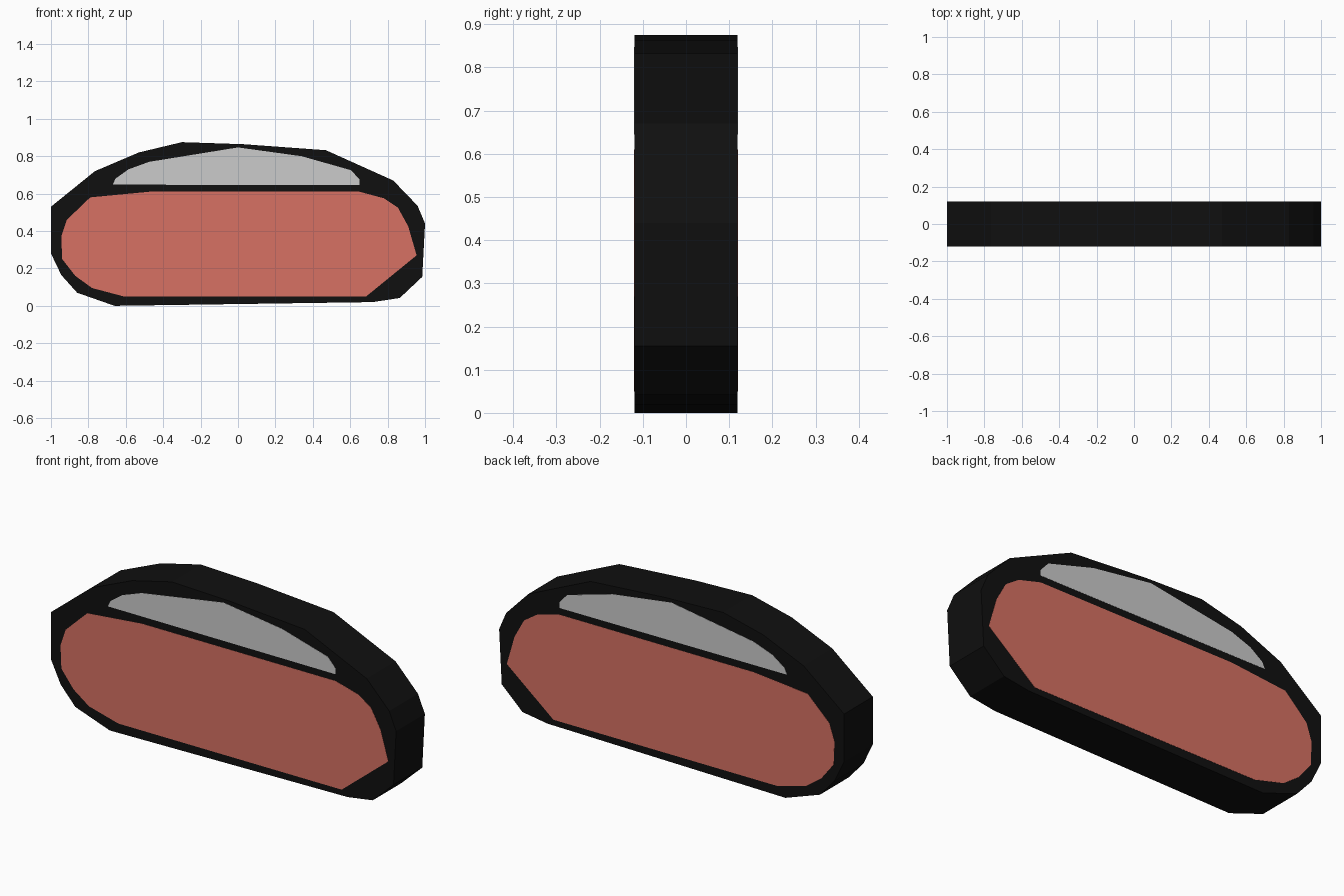
import bpy, bmesh

if "Cube" in bpy.data.objects:
    bpy.data.objects.remove(bpy.data.objects["Cube"])


def material(name, rgb):
    mat = bpy.data.materials.new(name)
    mat.diffuse_color = (*rgb, 1)
    mat.use_nodes = True
    mat.node_tree.nodes["Principled BSDF"].inputs["Base Color"].default_value = mat.diffuse_color
    return mat


def slab(name, profile, half_depth, mat=None):
    """Extrude an x-z profile symmetrically along y."""
    bm = bmesh.new()
    face = bm.faces.new([bm.verts.new((x, -half_depth, z)) for x, z in profile])
    res = bmesh.ops.extrude_face_region(bm, geom=[face], use_keep_orig=True)
    back = [v for v in res["geom"] if isinstance(v, bmesh.types.BMVert)]
    bmesh.ops.translate(bm, verts=back, vec=(0, 2 * half_depth, 0))
    bmesh.ops.recalc_face_normals(bm, faces=bm.faces)
    mesh = bpy.data.meshes.new(name)
    bm.to_mesh(mesh)
    bm.free()
    obj = bpy.data.objects.new(name, mesh)
    bpy.context.collection.objects.link(obj)
    if mat:
        mesh.materials.append(mat)
    return obj


black = material("black", (0.005, 0.005, 0.005))
red = material("red", (0.68, 0.165, 0.125))

# Dark outer body
slab("body", [
    (-1, 0.28), (-0.945, 0.165), (-0.86, 0.07), (-0.66, 0.0),
    (0.72, 0.02), (0.865, 0.042), (0.985, 0.155), (1, 0.44),
    (0.96, 0.535), (0.83, 0.67), (0.47, 0.832), (0.03, 0.864),
    (-0.30, 0.875), (-0.53, 0.82), (-0.765, 0.72), (-1, 0.53),
], 0.119, black)

# Large red panel, showing on front and back
slab("red_panel", [
    (-0.945, 0.37), (-0.94, 0.25), (-0.87, 0.16), (-0.78, 0.095),
    (-0.61, 0.05), (0.685, 0.05), (0.955, 0.27), (0.91, 0.425),
    (0.855, 0.525), (0.78, 0.575), (0.65, 0.61), (-0.475, 0.61),
    (-0.79, 0.58), (-0.915, 0.46),
], 0.12, red)

# Grey upper panel, showing on front and back
slab("grey_panel", [
    (-0.67, 0.648), (0.65, 0.645), (0.65, 0.675), (0.605, 0.725),
    (0.34, 0.80), (0, 0.847), (-0.475, 0.77), (-0.585, 0.73),
    (-0.655, 0.68),
], 0.12)
